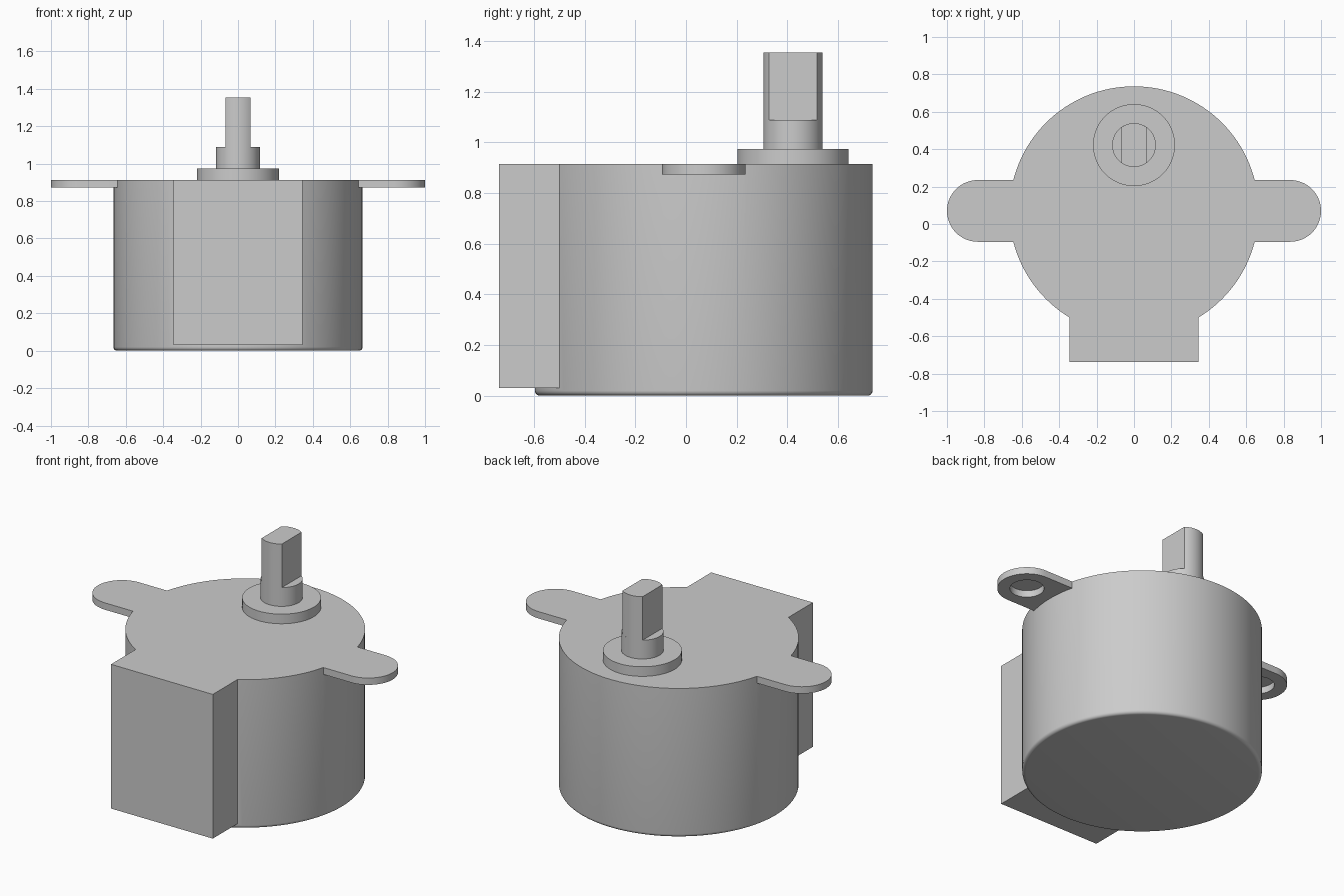
import bpy, bmesh
from math import cos, sin, pi, sqrt, asin

if "Cube" in bpy.data.objects:
    bpy.data.objects.remove(bpy.data.objects["Cube"])

BODY_Y, BODY_R, TOP = 0.07, 0.666, 0.914
SHAFT_Y, SHAFT_R, FLAT = 0.422, 0.117, 0.068


def arc(cx, cy, r, a0, a1, n):
    """n + 1 points along an arc."""
    return [(cx + r * cos(a0 + (a1 - a0) * i / n),
             cy + r * sin(a0 + (a1 - a0) * i / n)) for i in range(n + 1)]


def circle(cx, cy, r, n=96):
    return arc(cx, cy, r, 0, 2 * pi, n)[:-1]


def prism(name, outline, z0, z1, round_bottom=0):
    """Extrude a flat outline from z0 to z1, optionally rounding the bottom rim."""
    bm = bmesh.new()
    base = bm.faces.new([bm.verts.new((x, y, z0)) for x, y in outline])
    top = bmesh.ops.extrude_face_region(bm, geom=[base], use_keep_orig=True)["geom"]
    bmesh.ops.translate(bm, vec=(0, 0, z1 - z0),
                        verts=[g for g in top if isinstance(g, bmesh.types.BMVert)])
    bmesh.ops.recalc_face_normals(bm, faces=bm.faces[:])
    if round_bottom:
        rim = [e for e in bm.edges if all(v.co.z < z0 + 1e-5 for v in e.verts)]
        bmesh.ops.bevel(bm, geom=rim, offset=round_bottom, segments=5,
                        profile=0.5, affect='EDGES')
    mesh = bpy.data.meshes.new(name)
    bm.to_mesh(mesh)
    bm.free()
    obj = bpy.data.objects.new(name, mesh)
    bpy.context.collection.objects.link(obj)
    return obj


def activate(obj):
    bpy.ops.object.select_all(action='DESELECT')
    obj.select_set(True)
    bpy.context.view_layer.objects.active = obj


def combine(target, tool, operation):
    """Apply a boolean and discard the tool object."""
    mod = target.modifiers.new(operation, 'BOOLEAN')
    mod.operation, mod.solver, mod.object = operation, 'EXACT', tool
    activate(target)
    bpy.ops.object.modifier_apply(modifier=mod.name)
    bpy.data.objects.remove(tool)


# Round can with a softened bottom rim
housing = prism("motor_housing", circle(0, BODY_Y, BODY_R, 128), 0, TOP, 0.02)

# Wire cover block at the front
cover = prism("wire_cover", [(-0.345, -0.737), (0.345, -0.737),
                             (0.345, -0.35), (-0.345, -0.35)], 0.03, TOP)
combine(housing, cover, 'UNION')

# Mounting ears, with holes open from below
for s in (-1, 1):
    tip = [(s * x, y) for x, y in arc(0.835, BODY_Y, 0.165, -pi / 2, pi / 2, 32)]
    ear = prism("mounting_ear", tip + [(s * 0.5, BODY_Y + 0.165),
                                       (s * 0.5, BODY_Y - 0.165)], 0.872, TOP)
    combine(housing, ear, 'UNION')
    hole = prism("ear_hole", circle(s * 0.835, BODY_Y, 0.095, 48), 0.8, TOP - 0.001)
    combine(housing, hole, 'DIFFERENCE')

# Raised bearing boss
boss = prism("bearing_boss", circle(0, SHAFT_Y, 0.219), TOP, 0.973)

# Output shaft: round base, then a section with two flats
shaft = prism("output_shaft", circle(0, SHAFT_Y, SHAFT_R, 64), 0.973, 1.088)
half = asin(FLAT / SHAFT_R)
flats = (arc(0, SHAFT_Y, SHAFT_R, pi / 2 - half, pi / 2 + half, 14)
         + arc(0, SHAFT_Y, SHAFT_R, 1.5 * pi - half, 1.5 * pi + half, 14))
combine(shaft, prism("shaft_flats", flats, 1.0, 1.355), 'UNION')

for part in (housing, boss, shaft):
    activate(part)
    bpy.ops.object.shade_smooth_by_angle(angle=pi / 6)
